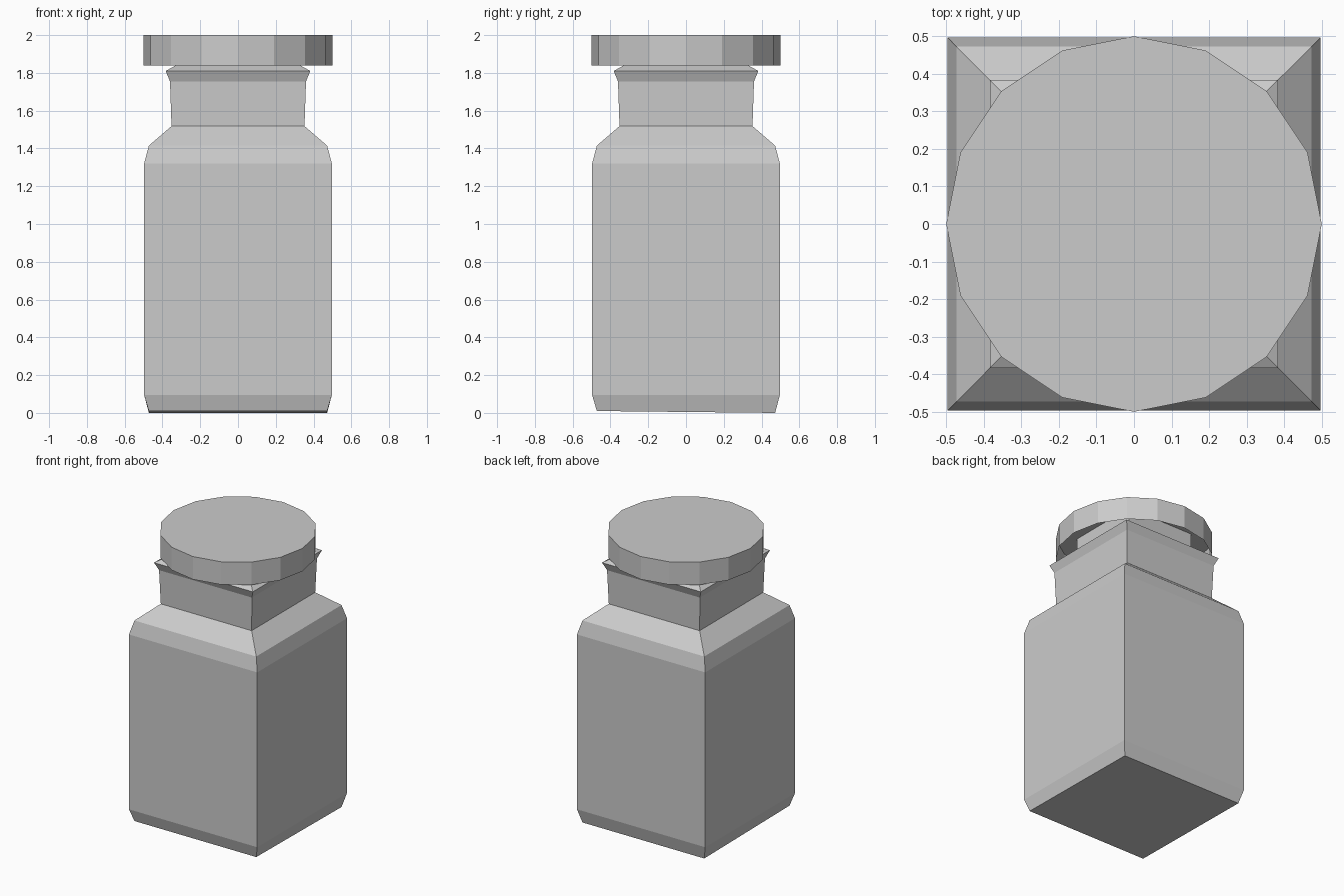
import bpy, bmesh, math

if "Cube" in bpy.data.objects:
    bpy.data.objects.remove(bpy.data.objects["Cube"])


def loft(name, profile, sides, turn, cap_start, cap_end):
    """Stack regular polygons of (radius, z) into one flat-shaded skin."""
    bm = bmesh.new()
    rings = []
    for r, z in profile:
        angles = [turn + 2 * math.pi * i / sides for i in range(sides)]
        rings.append([bm.verts.new((r * math.cos(a), r * math.sin(a), z)) for a in angles])
    for low, high in zip(rings, rings[1:]):
        for i in range(sides):
            j = (i + 1) % sides
            bm.faces.new((low[i], low[j], high[j], high[i]))
    if cap_start:
        bm.faces.new(rings[0][::-1])
    if cap_end:
        bm.faces.new(rings[-1])
    mesh = bpy.data.meshes.new(name)
    bm.to_mesh(mesh)
    bm.free()
    obj = bpy.data.objects.new(name, mesh)
    bpy.context.collection.objects.link(obj)
    return obj


# Square jar body with shoulder, neck, flared rim and inner mouth: (half width, z)
body_profile = [(0.472, 0.0), (0.497, 0.095), (0.497, 1.32), (0.472, 1.415),
                (0.352, 1.518), (0.36, 1.755), (0.383, 1.81), (0.257, 1.88), (0.257, 1.998)]
body = loft("jar_body", [(h * math.sqrt(2), z) for h, z in body_profile],
            4, math.pi / 4, True, False)

# The base is tilted very slightly, raised at the front
for v in body.data.vertices:
    if v.co.z < 0.01 and v.co.y < 0:
        v.co.z = 0.01

# Sixteen-sided lid, hollow and open underneath
loft("lid", [(0.5, 1.84), (0.5, 2.0)], 16, 0, False, True)
